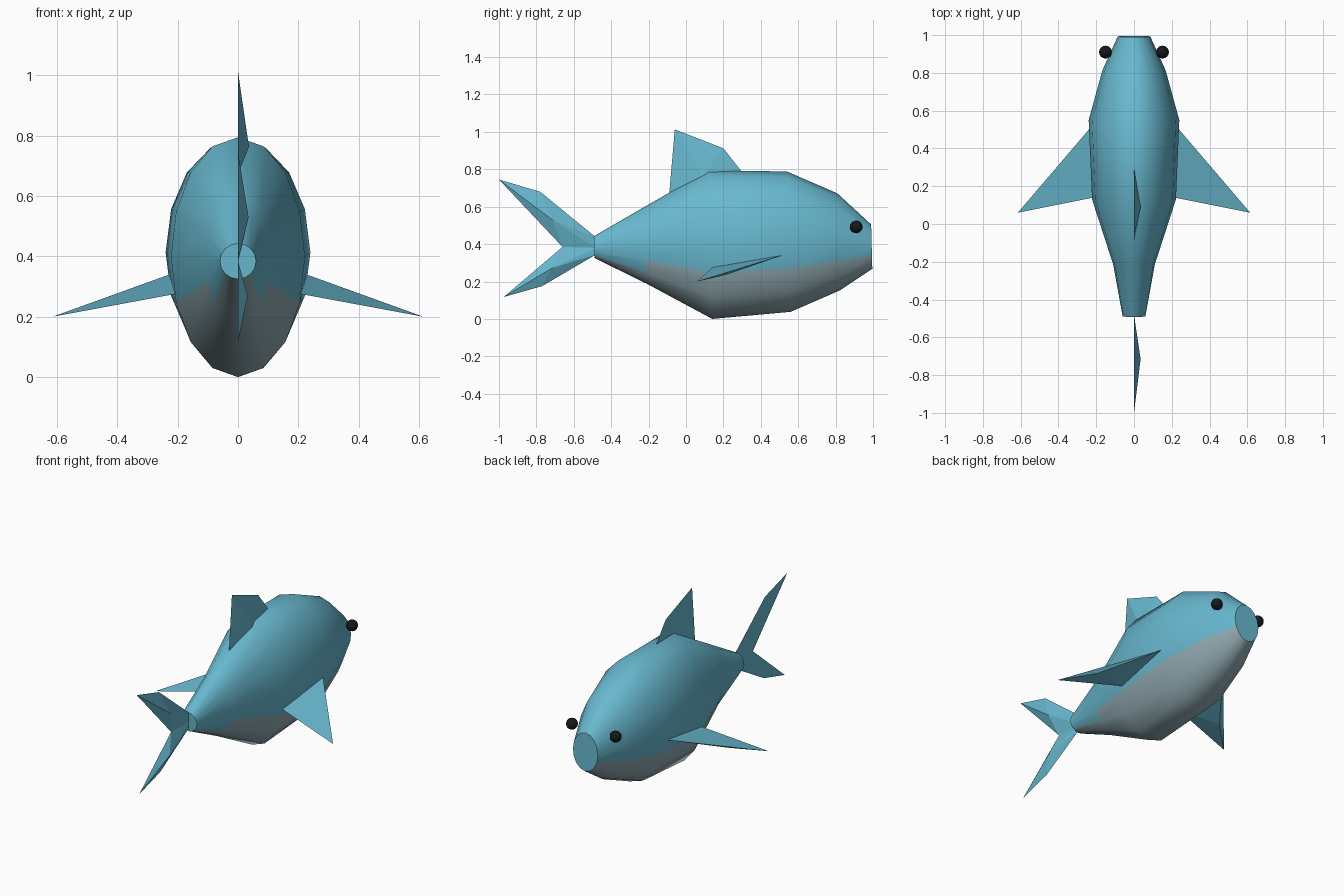
import bpy, bmesh, math

if "Cube" in bpy.data.objects:
    bpy.data.objects.remove(bpy.data.objects["Cube"])


def material(name, rgb):
    m = bpy.data.materials.new(name)
    m.diffuse_color = (*rgb, 1)
    m.use_nodes = True
    m.node_tree.nodes["Principled BSDF"].inputs["Base Color"].default_value = m.diffuse_color
    return m


BLUE = material("fish blue", (0.138, 0.479, 0.624))
BELLY = material("belly grey", (0.283, 0.402, 0.445))
BLACK = material("eye black", (0.008, 0.009, 0.011))


def finish(name, bm, mats, recalc=True):
    if recalc:
        bmesh.ops.recalc_face_normals(bm, faces=bm.faces)
    me = bpy.data.meshes.new(name)
    bm.to_mesh(me)
    bm.free()
    for m in mats:
        me.materials.append(m)
    ob = bpy.data.objects.new(name, me)
    bpy.context.collection.objects.link(ob)
    return ob


# Body: 16-sided elliptical rings (y, half width, bottom z, top z)
RINGS = [(-0.49, 0.06, 0.325, 0.443), (-0.215, 0.11, 0.188, 0.60),
         (0.13, 0.222, 0.0, 0.795), (0.55, 0.24, 0.038, 0.788),
         (0.815, 0.167, 0.152, 0.672), (0.993, 0.086, 0.268, 0.505)]
N = 16
bm = bmesh.new()
rings = []
for y, w, lo, hi in RINGS:
    zc, h = (lo + hi) / 2, (hi - lo) / 2
    ring = []
    for i in range(N):
        a = 2 * math.pi * i / N
        dz = h * math.sin(a)
        ring.append(bm.verts.new((w * math.cos(a), y - 0.026 * dz, zc + dz)))
    rings.append(ring)
for k in range(len(rings) - 1):
    # belly colour covers the lower sides; it narrows on the tail section
    first, last = (10, 13) if k == 0 else (9, 14)
    for i in range(N):
        j = (i + 1) % N
        f = bm.faces.new((rings[k][i], rings[k][j], rings[k + 1][j], rings[k + 1][i]))
        f.smooth = True
        f.material_index = 1 if first <= i <= last else 0
caps = [bm.faces.new(rings[0]), bm.faces.new(rings[-1])]
for c in caps:
    for e in c.edges:
        e.smooth = False
finish("body", bm, [BLUE, BELLY])


def fin(name, outline, apex):
    """Flat outline closed by a fan of faces to a ridge point."""
    bm = bmesh.new()
    vs = [bm.verts.new(p) for p in outline]
    top = bm.verts.new(apex)
    bm.faces.new(vs)
    for a, b in zip(vs, vs[1:] + vs[:1]):
        bm.faces.new((a, b, top))
    finish(name, bm, [BLUE])


def upright(points):
    return [(0, y, z) for y, z in points]


# Dorsal and tail fins: flat on the left, ridged on the right
fin("dorsal_fin", upright([(-0.09, 0.665), (-0.06, 1.013), (0.20, 0.912), (0.30, 0.785)]),
    (0.036, 0.09, 0.765))
fin("upper_tail_fin", upright([(-0.48, 0.435), (-0.78, 0.68), (-1.0, 0.745),
                               (-0.66, 0.385), (-0.48, 0.38)]), (0.035, -0.715, 0.53))
fin("lower_tail_fin", upright([(-0.48, 0.38), (-0.66, 0.385), (-0.975, 0.117),
                               (-0.77, 0.175), (-0.48, 0.345)]), (0.032, -0.72, 0.27))

# Side fins and eyes, mirrored
for s, side in ((1, "right"), (-1, "left")):
    fin(side + "_side_fin",
        [(s * 0.222, 0.52, 0.342), (s * 0.20, 0.143, 0.277), (s * 0.615, 0.06, 0.20)],
        (s * 0.45, 0.215, 0.236))
    bm = bmesh.new()
    bmesh.ops.create_uvsphere(bm, u_segments=16, v_segments=10, radius=0.034)
    bmesh.ops.translate(bm, verts=bm.verts, vec=(s * 0.151, 0.91, 0.492))
    for f in bm.faces:
        f.smooth = True
    finish(side + "_eye", bm, [BLACK])
